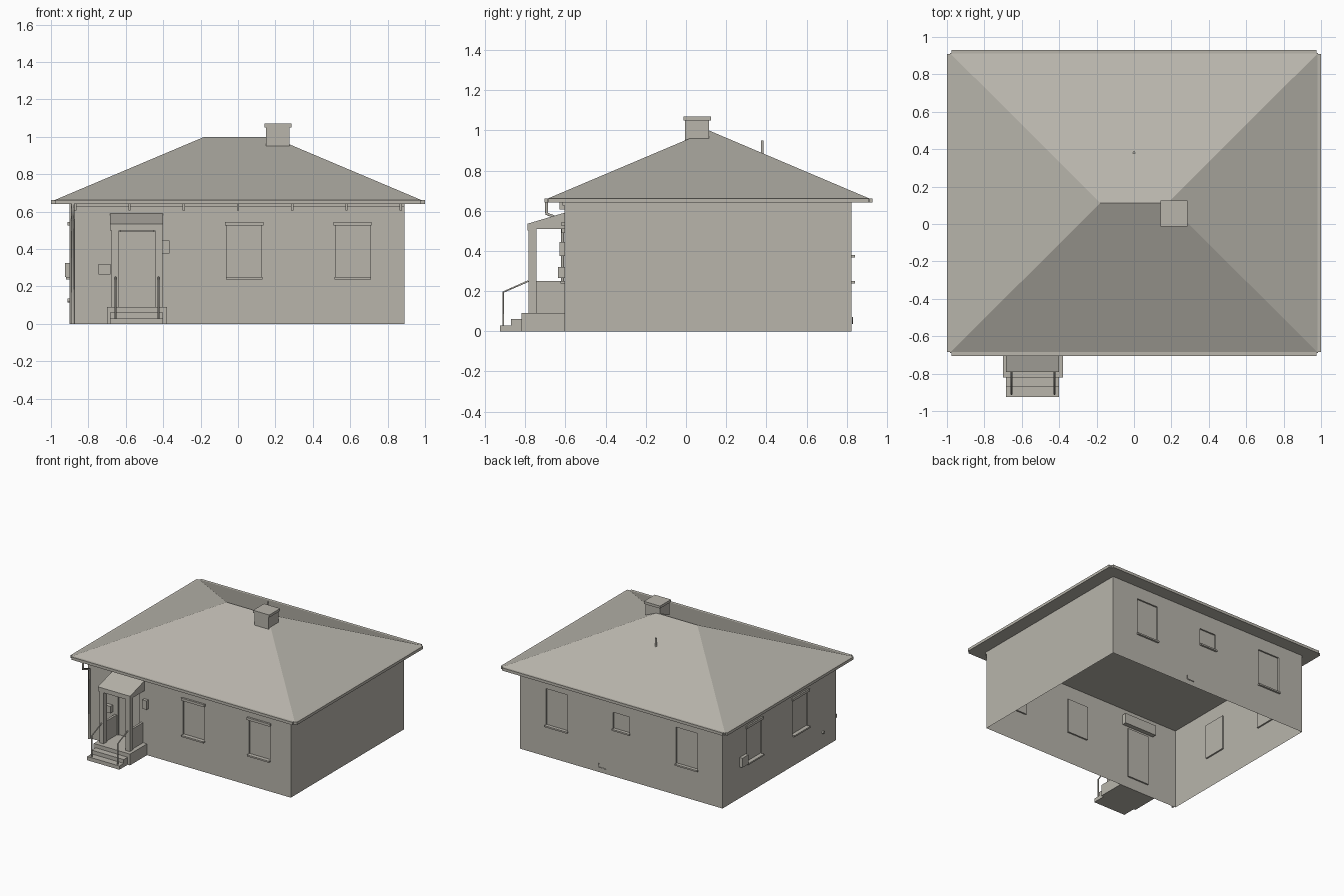
import bpy, bmesh
from mathutils import Vector

cube = bpy.data.objects.get("Cube")
if cube:
    bpy.data.objects.remove(cube, do_unlink=True)

# Single plaster colour
plaster = bpy.data.materials.new("warm_grey_plaster")
plaster.use_nodes = True
COLOR = (0.48, 0.46, 0.41, 1)
plaster.diffuse_color = COLOR
plaster.node_tree.nodes["Principled BSDF"].inputs["Base Color"].default_value = COLOR


def finish(name, bm):
    mesh = bpy.data.meshes.new(name)
    bm.to_mesh(mesh)
    bm.free()
    mesh.materials.append(plaster)
    obj = bpy.data.objects.new(name, mesh)
    bpy.context.collection.objects.link(obj)
    return obj


def box(name, x, y, z):
    bm = bmesh.new()
    bmesh.ops.create_cube(bm, size=1)
    for v in bm.verts:
        v.co = [r[0] if c < 0 else r[1] for c, r in zip(v.co, (x, y, z))]
    return finish(name, bm)


def prism(name, x, profile):
    """Extrude a (y, z) profile along x."""
    bm = bmesh.new()
    face = bm.faces.new([bm.verts.new((x[0], y, z)) for y, z in profile])
    new = bmesh.ops.extrude_face_region(bm, geom=[face])["geom"]
    for v in new:
        if isinstance(v, bmesh.types.BMVert):
            v.co.x = x[1]
    bmesh.ops.recalc_face_normals(bm, faces=bm.faces)
    return finish(name, bm)


def tube(name, points, radius):
    curve = bpy.data.curves.new(name, "CURVE")
    curve.dimensions = "3D"
    curve.bevel_depth = radius
    curve.bevel_resolution = 1
    curve.use_fill_caps = True
    spline = curve.splines.new("POLY")
    spline.points.add(len(points) - 1)
    for p, co in zip(spline.points, points):
        p.co = (*co, 1)
    curve.materials.append(plaster)
    obj = bpy.data.objects.new(name, curve)
    bpy.context.collection.objects.link(obj)


LEFT, RIGHT, FRONT, BACK = -0.9, 0.89, -0.605, 0.825
EAVE, RECESS = 0.64, 0.012


def wall(name, start, end, openings):
    """Thin wall whose openings (u0, u1, z0, z1) become recessed panels."""
    start, end = Vector((*start, 0)), Vector((*end, 0))
    along = (end - start).normalized()
    inward = Vector((-along.y, along.x, 0))
    us = sorted({0, (end - start).length, *(u for o in openings for u in o[:2])})
    zs = sorted({0, EAVE, *(z for o in openings for z in o[2:])})
    bm = bmesh.new()

    def point(u, z):
        return bm.verts.new(start + along * u + Vector((0, 0, z)))

    panels = []
    for u0, u1 in zip(us, us[1:]):
        for z0, z1 in zip(zs, zs[1:]):
            f = bm.faces.new([point(u0, z0), point(u1, z0), point(u1, z1), point(u0, z1)])
            u, z = (u0 + u1) / 2, (z0 + z1) / 2
            if any(o[0] < u < o[1] and o[2] < z < o[3] for o in openings):
                panels.append(f)
    bmesh.ops.remove_doubles(bm, verts=bm.verts, dist=0.0001)
    if panels:
        new = bmesh.ops.extrude_face_region(bm, geom=panels)["geom"]
        bmesh.ops.delete(bm, geom=[f for f in panels if f.is_valid], context="FACES")
        for v in new:
            if isinstance(v, bmesh.types.BMVert):
                v.co += inward * RECESS
    bmesh.ops.dissolve_limit(bm, angle_limit=0.01, verts=bm.verts, edges=bm.edges)
    finish(name, bm)


# Openings in world coordinates along each wall
front_windows = [(-0.06, 0.125), (0.52, 0.705)]
side_windows = [(0.33, 0.52), (-0.25, -0.06)]
back_windows = [(0.47, 0.66, 0.25, 0.54), (-0.08, 0.065, 0.38, 0.51), (-0.68, -0.49, 0.25, 0.54)]
door = (-0.635, -0.445, 0.09, 0.49)

wall("front_wall", (LEFT, FRONT), (RIGHT, FRONT),
     [(a - LEFT, b - LEFT, 0.25, 0.525) for a, b in front_windows]
     + [(door[0] - LEFT, door[1] - LEFT, door[2], door[3])])
wall("plain_side_wall", (RIGHT, FRONT), (RIGHT, BACK), [])
wall("back_wall", (RIGHT, BACK), (LEFT, BACK),
     [(RIGHT - b, RIGHT - a, z0, z1) for a, b, z0, z1 in back_windows])
wall("window_side_wall", (LEFT, BACK), (LEFT, FRONT),
     [(BACK - b, BACK - a, 0.25, 0.525) for a, b in side_windows])

# Lintels and sills
for a, b in front_windows:
    box("front_lintel", (a - 0.01, b + 0.01), (FRONT - 0.015, FRONT), (0.525, 0.545))
    box("front_sill", (a - 0.005, b + 0.005), (FRONT - 0.02, FRONT), (0.238, 0.25))
for a, b in side_windows:
    box("side_lintel", (LEFT - 0.012, LEFT), (a - 0.01, b + 0.01), (0.525, 0.545))
    box("side_sill", (LEFT - 0.02, LEFT), (a - 0.005, b + 0.005), (0.238, 0.25))
for a, b, z0, z1 in back_windows:
    box("back_sill", (a - 0.005, b + 0.005), (BACK, BACK + 0.015), (z0 - 0.012, z0))

# Hip roof with flat soffit
X, Y0, Y1, Z = 0.985, -0.69, 0.915, 0.66
bm = bmesh.new()
corners = [(-X, Y0), (X, Y0), (X, Y1), (-X, Y1)]
low = [bm.verts.new((x, y, EAVE)) for x, y in corners]
rim = [bm.verts.new((x, y, Z)) for x, y in corners]
ra, rb = [bm.verts.new((x, 0.113, 1.0)) for x in (-0.18, 0.18)]
bm.faces.new(low[::-1])
for i in range(4):
    j = (i + 1) % 4
    bm.faces.new([low[i], low[j], rim[j], rim[i]])
bm.faces.new([rim[0], rim[1], rb, ra])
bm.faces.new([rim[1], rim[2], rb])
bm.faces.new([rim[2], rim[3], ra, rb])
bm.faces.new([rim[3], rim[0], ra])
finish("hip_roof", bm)

# Gutters on all four eaves
for y in (-0.705, 0.905):
    box("long_gutter", (-0.975, 0.975), (y, y + 0.024), (EAVE, 0.662))
for x in (-1.0, 0.976):
    box("short_gutter", (x, x + 0.024), (-0.685, 0.908), (EAVE, 0.662))
box("front_cornice", (-0.88, RIGHT), (FRONT - 0.01, FRONT), (0.625, EAVE))
for i in range(7):
    x = -0.87 + i * 0.29
    box("eave_bracket", (x - 0.006, x + 0.006), (FRONT - 0.025, FRONT), (0.605, EAVE))

# Chimney and vent
box("chimney", (0.15, 0.275), (-0.005, 0.115), (0.85, 1.05))
box("chimney_cap", (0.142, 0.285), (-0.013, 0.125), (1.05, 1.07))
tube("vent_pipe", [(0, 0.38, 0.86), (0, 0.38, 0.95)], 0.008)

# Porch steps and platform
box("porch_platform", (-0.70, -0.38), (-0.82, FRONT), (0, 0.09))
box("upper_step", (-0.685, -0.4), (-0.87, -0.82), (0, 0.06))
box("lower_step", (-0.685, -0.4), (-0.925, -0.87), (0, 0.03))

# Porch posts, side panels and handrails
for x0, x1, rail_x in ((-0.675, -0.637, -0.655), (-0.443, -0.405, -0.425)):
    box("porch_post", (x0, x1), (-0.785, -0.745), (0.09, 0.515))
    box("porch_side_panel", (x0 + 0.01, x1 - 0.01), (-0.745, FRONT), (0.09, 0.25))
    tube("handrail", [(rail_x, -0.91, 0.03), (rail_x, -0.91, 0.195), (rail_x, -0.785, 0.25)], 0.005)

# Porch lean-to roof and door head
prism("porch_roof", (-0.685, -0.4),
      [(-0.79, 0.5), (-0.765, 0.51), (-0.57, 0.51), (-0.57, 0.59), (FRONT, 0.59), (-0.79, 0.535)])
box("door_head", (-0.632, -0.448), (FRONT - 0.015, FRONT), (0.49, 0.515))

# Fittings on the walls
box("mailbox", (-0.745, -0.682), (-0.637, FRONT), (0.265, 0.32))
box("meter_box", (-0.405, -0.365), (-0.63, FRONT), (0.375, 0.445))
box("side_unit", (-0.925, LEFT), (0.53, 0.61), (0.25, 0.325))
tube("side_vent", [(LEFT, -0.44, 0.125), (LEFT - 0.012, -0.44, 0.125)], 0.011)
tube("back_tap", [(0.19, BACK + 0.004, 0.07), (0.19, BACK + 0.004, 0.04), (0.13, BACK + 0.004, 0.04)], 0.004)
tube("downspout", [(-0.883, -0.694, EAVE), (-0.883, -0.694, 0.585),
                   (-0.883, -0.615, 0.555), (-0.883, -0.615, 0)], 0.009)
